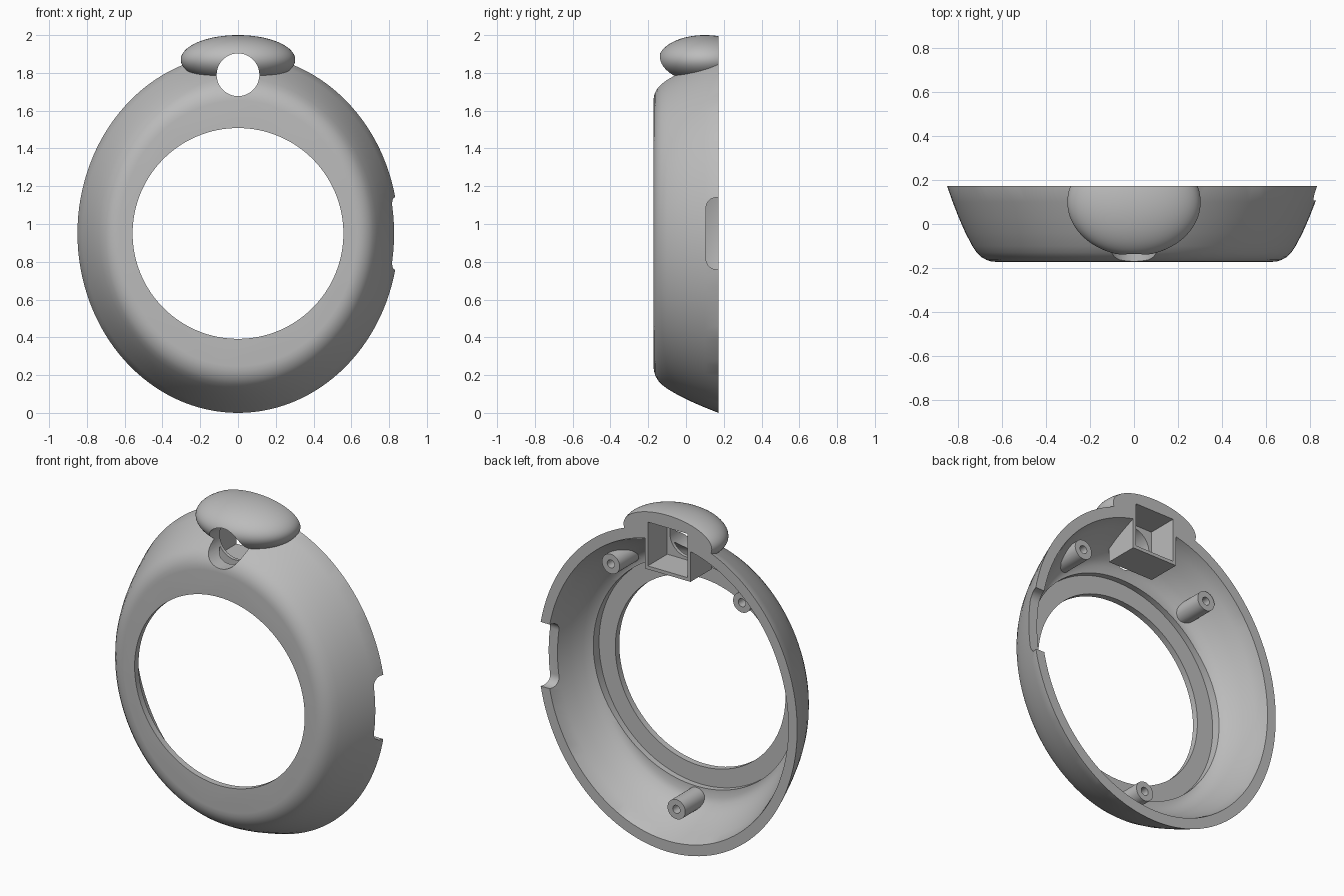
import bpy, bmesh, math
from mathutils import Matrix, Vector

if "Cube" in bpy.data.objects:
    bpy.data.objects.remove(bpy.data.objects["Cube"])

CENTRE_Z = 0.95
BACK = 0.172


def new_object(name, bm):
    bmesh.ops.recalc_face_normals(bm, faces=bm.faces)
    mesh = bpy.data.meshes.new(name)
    bm.to_mesh(mesh)
    bm.free()
    obj = bpy.data.objects.new(name, mesh)
    bpy.context.collection.objects.link(obj)
    return obj


def oval_loft(name, profile, rx=0.85, rz=0.95, sides=128):
    """Closed solid from (y, scale) rings of an ellipse."""
    bm = bmesh.new()
    rings = []
    for y, s in profile:
        angles = [2 * math.pi * i / sides for i in range(sides)]
        rings.append([bm.verts.new((rx * s * math.cos(a), y, CENTRE_Z + rz * s * math.sin(a)))
                      for a in angles])
    for a, b in zip(rings, rings[1:]):
        for i in range(sides):
            j = (i + 1) % sides
            bm.faces.new((a[i], a[j], b[j], b[i]))
    bm.faces.new(rings[0])
    bm.faces.new(rings[-1])
    return new_object(name, bm)


def rod(name, x, z, radius, y0, y1, sides=48):
    """Cylinder along y."""
    bm = bmesh.new()
    place = Matrix.Translation((x, (y0 + y1) / 2, z)) @ Matrix.Rotation(math.pi / 2, 4, 'X')
    bmesh.ops.create_cone(bm, cap_ends=True, segments=sides, radius1=radius, radius2=radius,
                          depth=y1 - y0, matrix=place)
    return new_object(name, bm)


def block(name, low, high, bevel=0):
    low, high = Vector(low), Vector(high)
    bm = bmesh.new()
    bmesh.ops.create_cube(bm, size=1, matrix=Matrix.Translation((low + high) / 2)
                          @ Matrix.Diagonal((*(high - low), 1)))
    if bevel:
        bmesh.ops.bevel(bm, geom=bm.edges[:], offset=bevel, segments=8, profile=0.5,
                        affect='EDGES')
    return new_object(name, bm)


def combine(target, tool, operation):
    """Apply a boolean and remove the tool."""
    mod = target.modifiers.new("cut", 'BOOLEAN')
    mod.operation = operation
    mod.solver = 'EXACT'
    mod.object = tool
    bpy.context.view_layer.objects.active = target
    bpy.ops.object.modifier_apply(modifier=mod.name)
    bpy.data.objects.remove(tool)


# Outer body: oval bowl with a rounded front edge
shell = oval_loft("front_housing", [
    (-0.172, 0.74), (-0.170, 0.765), (-0.163, 0.79), (-0.150, 0.817), (-0.13, 0.841),
    (-0.10, 0.865), (-0.04, 0.902), (0.03, 0.938), (0.1, 0.97), (0.172, 1.0), (0.22, 1.018)])

# Flattened dome on top
bm = bmesh.new()
bmesh.ops.create_uvsphere(bm, u_segments=96, v_segments=48, radius=1,
                          matrix=Matrix.Translation((0, 0.1, 1.87))
                          @ Matrix.Diagonal((0.303, 0.245, 0.13, 1)))
combine(shell, new_object("dome", bm), 'UNION')
combine(shell, block("back_trim", (-2, BACK, -1), (2, 1, 3)), 'DIFFERENCE')

# Hollow inside, leaving the screw posts and the sensor box standing
cavity = oval_loft("cavity", [
    (-0.10, 0.70), (-0.097, 0.75), (-0.08, 0.785), (-0.04, 0.825), (0.03, 0.868),
    (0.1, 0.902), (0.172, 0.932), (0.25, 0.96)])
combine(cavity, rod("floor_recess", 0, CENTRE_Z, 0.665, -0.135, 0.0, 128), 'UNION')
POSTS = [(-0.43, 1.56), (0.43, 1.56), (0, 0.22)]
for x, z in POSTS:
    combine(cavity, rod("post", x, z, 0.058, -0.3, 0.09), 'DIFFERENCE')
combine(cavity, block("box_outer", (-0.15, -0.03, 1.64), (0.15, 0.5, 1.94)), 'DIFFERENCE')
combine(shell, cavity, 'DIFFERENCE')

# Openings: screw holes, box pocket, small round hole, large round window, side notch
for x, z in POSTS:
    combine(shell, rod("screw_hole", x, z, 0.024, -0.04, 0.2, 24), 'DIFFERENCE')
combine(shell, block("box_pocket", (-0.13, -0.01, 1.66), (0.13, 0.5, 1.92)), 'DIFFERENCE')
combine(shell, rod("small_hole", 0, 1.79, 0.113, -0.4, 0.05, 64), 'DIFFERENCE')
combine(shell, rod("window", 0, CENTRE_Z, 0.558, -0.4, 0.1, 128), 'DIFFERENCE')
combine(shell, block("side_notch", (0.6, 0.106, 0.76), (1.2, 0.5, 1.14), 0.055), 'DIFFERENCE')

# Single grey plastic
grey = bpy.data.materials.new("grey_plastic")
grey.use_nodes = True
colour = (0.5, 0.5, 0.5, 1)
grey.diffuse_color = colour
grey.node_tree.nodes["Principled BSDF"].inputs["Base Color"].default_value = colour
shell.data.materials.clear()
shell.data.materials.append(grey)
for poly in shell.data.polygons:
    poly.material_index = 0

bpy.ops.object.select_all(action='DESELECT')
shell.select_set(True)
bpy.context.view_layer.objects.active = shell
bpy.ops.object.shade_smooth_by_angle(angle=math.radians(30))
